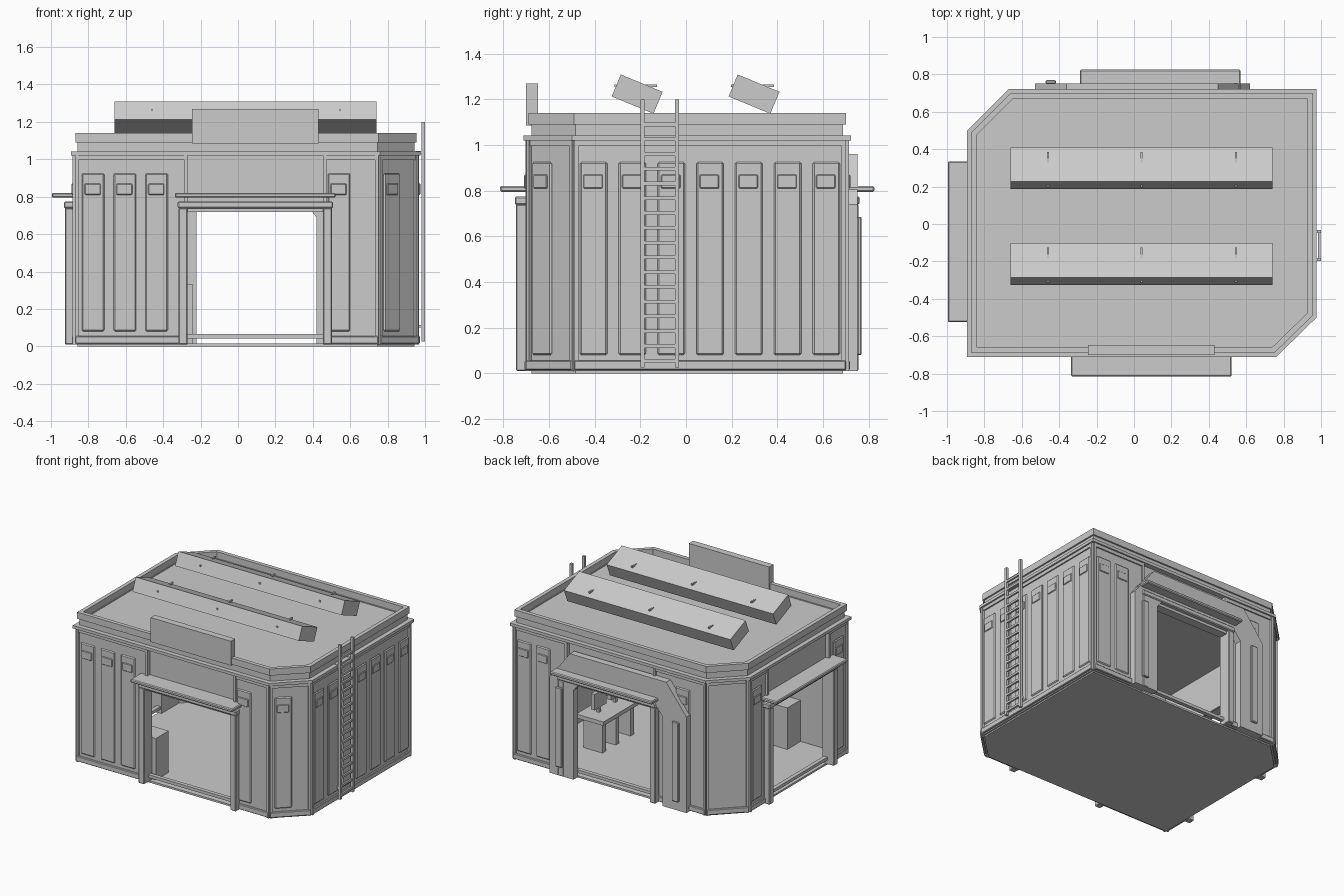
import bpy, bmesh, math
from mathutils import Matrix, Vector

cube = bpy.data.objects.get("Cube")
if cube:
    bpy.data.objects.remove(cube, do_unlink=True)

grey = bpy.data.materials.new("plain grey")
grey.use_nodes = True
grey.diffuse_color = (0.6, 0.6, 0.6, 1)
grey.node_tree.nodes["Principled BSDF"].inputs["Base Color"].default_value = (0.6, 0.6, 0.6, 1)


def finish(name, bm, matrix=Matrix(), bevel=0):
    bmesh.ops.recalc_face_normals(bm, faces=bm.faces)
    mesh = bpy.data.meshes.new(name)
    bm.to_mesh(mesh)
    bm.free()
    mesh.materials.append(grey)
    ob = bpy.data.objects.new(name, mesh)
    ob.matrix_world = matrix
    bpy.context.collection.objects.link(ob)
    if bevel:
        mod = ob.modifiers.new("Bevel", "BEVEL")
        mod.width = bevel
        mod.segments = 1
    return ob


def box(name, xs, ys, zs, matrix=Matrix(), bevel=0):
    bm = bmesh.new()
    bmesh.ops.create_cube(bm, size=1)
    for v in bm.verts:
        v.co = Vector([lo + (hi - lo) * (c + 0.5) for c, (lo, hi) in zip(v.co, (xs, ys, zs))])
    return finish(name, bm, matrix, bevel)


def extrude(name, points, depth):
    """Extrude a closed outline of 3D points along a vector."""
    bm = bmesh.new()
    face = bm.faces.new([bm.verts.new(p) for p in points])
    new = bmesh.ops.extrude_face_region(bm, geom=[face])["geom"]
    bmesh.ops.translate(bm, vec=depth, verts=[g for g in new if isinstance(g, bmesh.types.BMVert)])
    return finish(name, bm)


# Footprint with two opposite corners cut off
WEST, EAST, SOUTH, NORTH = -0.87, 0.955, -0.69, 0.70
outline = [Vector(p) for p in ((WEST, SOUTH), (0.75, SOUTH), (EAST, -0.49),
                               (EAST, NORTH), (-0.66, NORTH), (WEST, 0.49))]


def offset(d):
    result = []
    for i, p in enumerate(outline):
        a = (p - outline[i - 1]).normalized()
        b = (outline[(i + 1) % len(outline)] - p).normalized()
        na, nb = Vector((a.y, -a.x)), Vector((b.y, -b.x))
        result.append(p + (na + nb) * d / (1 + na.dot(nb)))
    return result


def slab(name, d, z0, z1):
    return extrude(name, [(p.x, p.y, z0) for p in offset(d)], (0, 0, z1 - z0))


def ring(name, outer, inner, z0, z1):
    bm = bmesh.new()
    loops = [[bm.verts.new((p.x, p.y, z)) for p in offset(d)]
             for d, z in ((outer, z0), (outer, z1), (inner, z1), (inner, z0))]
    n = len(outline)
    for k in range(4):
        a, b = loops[k], loops[(k + 1) % 4]
        for i in range(n):
            j = (i + 1) % n
            bm.faces.new((a[i], a[j], b[j], b[i]))
    return finish(name, bm)


# Each side has its own frame: u runs along the wall, "out" points away from it
def side(x, y, degrees):
    return Matrix.Translation((x, y, 0)) @ Matrix.Rotation(math.radians(degrees), 4, "Z")


front, back = side(0, SOUTH, 0), side(0, NORTH, 180)
right, left = side(EAST, 0, 90), side(WEST, 0, 270)
cut_front, cut_back = side(0.8525, -0.59, 44.3), side(-0.765, 0.595, 225)


def plate(name, frame, u, out, z, bevel=0):
    return box(name, u, (-out[1], -out[0]), z, frame, bevel)


def wall(name, frame, u0, u1):
    plate(name + "_wall", frame, (u0, u1), (-0.04, 0), (0.01, 1.04))
    plate(name + "_skirting", frame, (u0, u1), (0, 0.018), (0.015, 0.055), 0.004)
    plate(name + "_top_band", frame, (u0, u1), (0, 0.01), (0.995, 1.02))
    for a, b in ((u0, u0 + 0.018), (u1 - 0.018, u1)):
        plate(name + "_edge_post", frame, (a, b), (0, 0.014), (0.01, 1.03))


def panel(name, frame, u):
    plate(name + "_panel", frame, (u - 0.06, u + 0.06), (0, 0.014), (0.08, 0.925), 0.007)
    plate(name + "_panel_vent", frame, (u - 0.045, u + 0.04), (0, 0.02), (0.81, 0.87), 0.004)


def doorway(name, frame, c):
    half = 0.3625
    plate(name + "_lintel", frame, (c - half, c + half), (-0.04, -0.018), (0.72, 1.04))
    plate(name + "_threshold", frame, (c - half, c + half), (-0.03, 0), (0.042, 0.065))
    for s in (-1, 1):
        u = c + s * (half + 0.024)
        plate(name + "_door_column", frame, (u - 0.024, u + 0.024), (0.005, 0.055), (0.01, 0.74), 0.005)
    plate(name + "_door_beam", frame, (c - 0.415, c + 0.415), (-0.02, 0.06), (0.738, 0.775), 0.006)
    plate(name + "_beam_lip", frame, (c - half, c + half), (-0.03, 0.03), (0.718, 0.738))
    plate(name + "_awning", frame, (c - 0.43, c + 0.43), (-0.02, 0.125), (0.795, 0.82), 0.006)


# Floor, walls and doorways
slab("floor", -0.012, 0, 0.014)
walls = (("front", front, ((WEST, -0.27), (0.455, 0.75)), (-0.775, -0.605, -0.435, 0.54)),
         ("right", right, ((-0.49, NORTH),), [-0.405 + 0.17 * i for i in range(7)]),
         ("back", back, ((-EAST, -0.5025), (0.2225, 0.66)), (-0.705, -0.865, 0.47)),
         ("left", left, ((-0.49, -0.2675), (0.4575, -SOUTH)), (-0.405, 0.58)),
         ("cut_front", cut_front, ((-0.143, 0.143),), (-0.05,)),
         ("cut_back", cut_back, ((-0.148, 0.148),), ()))
for name, frame, spans, panels in walls:
    for span in spans:
        wall(name, frame, *span)
    for u in panels:
        panel(name, frame, u)
for name, frame, c in (("front", front, 0.0925), ("back", back, -0.14), ("left", left, 0.095)):
    doorway(name, frame, c)

# Roof deck, ledge and parapet
slab("roof_deck", -0.03, 1.04, 1.085)
ring("ledge", 0.022, -0.03, 1.02, 1.042)
ring("parapet_base", -0.012, -0.035, 1.042, 1.09)
ring("parapet_cap", 0, -0.03, 1.09, 1.14)

# Angular portal around the back doorway
arch = ((-0.53, 0.01), (-0.53, 0.74), (-0.36, 0.96), (0.45, 0.96), (0.62, 0.74), (0.62, 0.01),
        (0.42, 0.01), (0.42, 0.69), (0.37, 0.75), (-0.28, 0.75), (-0.33, 0.69), (-0.33, 0.01))
extrude("back_portal", [(x, NORTH, z) for x, z in arch], (0, 0.052, 0))
for x in (-0.445, 0.535):
    box("portal_panel", (x - 0.027, x + 0.027), (0.75, 0.77), (0.08, 0.685), bevel=0.005)

# Roof sign board and two tilted roof units with rods
box("sign_board", (-0.245, 0.43), (-0.70, -0.648), (1.085, 1.27))
for y in (-0.214, 0.298):
    tilt = Matrix.Translation((0.04, y, 1.223)) @ Matrix.Rotation(math.radians(-22.5), 4, "X")
    box("roof_unit", (-0.7, 0.7), (-0.099, 0.099), (-0.052, 0.052), tilt)
    for x in (-0.46, 0.04, 0.545):
        box("roof_unit_rod", (x - 0.006, x + 0.006), (y - 0.1, y + 0.088), (1.254, 1.266))

# Ladder on the right side
for y in (-0.19, -0.04):
    box("ladder_rail", (0.98, 1.0), (y - 0.009, y + 0.009), (0.025, 1.2))
    for z in (0.1, 1.03):
        box("ladder_bracket", (0.95, 0.985), (y - 0.006, y + 0.006), (z, z + 0.015))
for i in range(17):
    z = 0.055 + 0.0647 * i
    box("ladder_rung", (0.983, 0.997), (-0.19, -0.04), (z - 0.008, z + 0.008))

# Furniture inside
box("storage_box", (-0.51, -0.24), (-0.645, -0.49), (0.014, 0.33))
box("counter_top", (0.47, 0.7), (-0.1, 0.32), (0.24, 0.27))
for y in (-0.07, 0.11, 0.27):
    box("counter_leg", (0.5, 0.66), (y - 0.02, y + 0.02), (0.014, 0.24))
for y in (0.0, 0.2):
    box("counter_screen", (0.58, 0.61), (y - 0.07, y + 0.07), (0.31, 0.43))
    box("screen_stand", (0.585, 0.605), (y - 0.012, y + 0.012), (0.27, 0.31))
